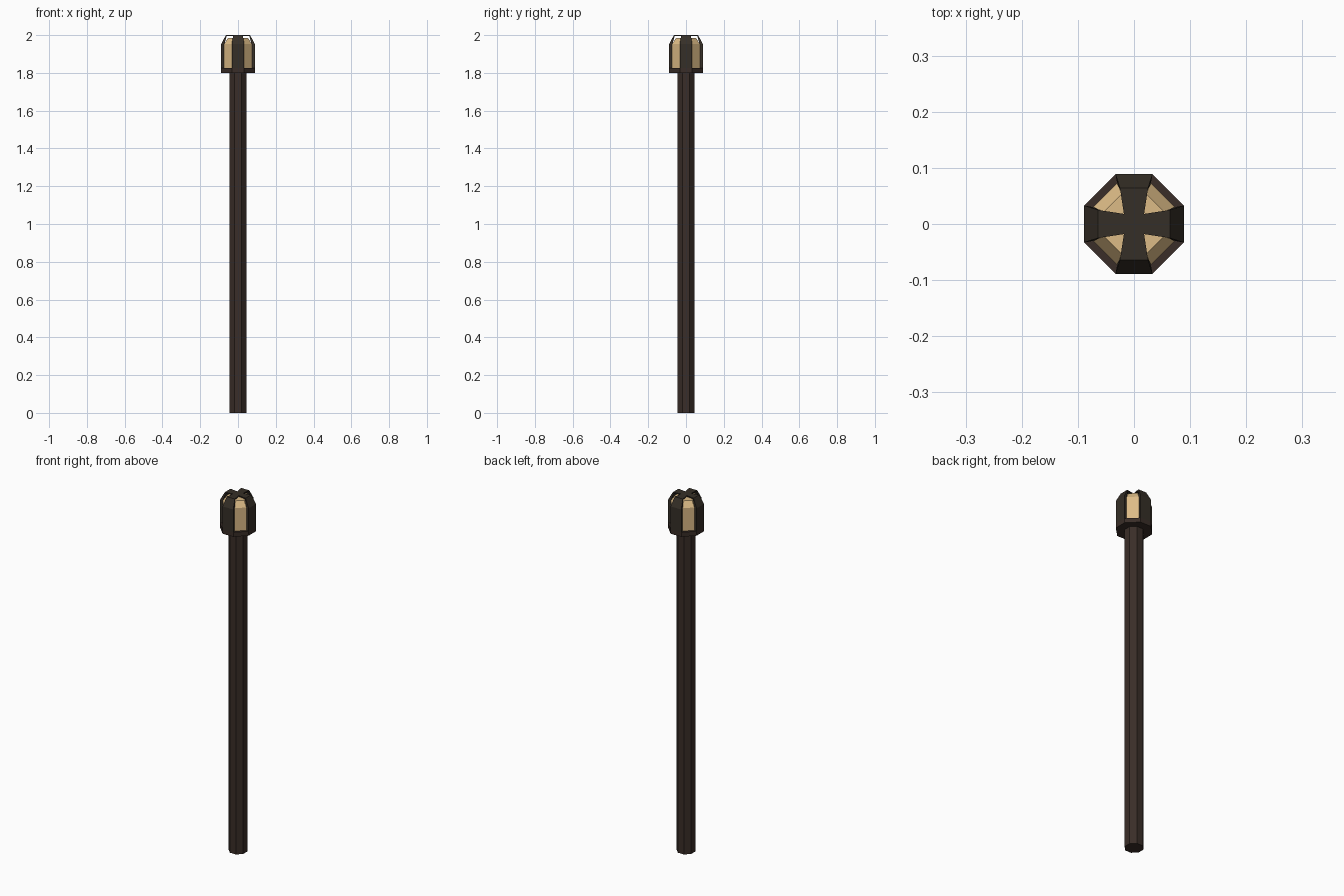
import bpy, bmesh, math
from mathutils import Matrix

if "Cube" in bpy.data.objects:
    bpy.data.objects.remove(bpy.data.objects["Cube"])


def material(name, rgb):
    m = bpy.data.materials.new(name)
    m.diffuse_color = (*rgb, 1)
    m.use_nodes = True
    m.node_tree.nodes["Principled BSDF"].inputs["Base Color"].default_value = m.diffuse_color
    return m


wood = material("dark_wood", (0.042, 0.027, 0.021))
iron = material("dark_iron", (0.036, 0.028, 0.020))
glass = material("warm_glass", (0.72, 0.50, 0.24))


def loft(bm, rings):
    """Skin a list of equal-length rings and cap both ends."""
    vs = [[bm.verts.new(p) for p in ring] for ring in rings]
    n = len(rings[0])
    for lo, hi in zip(vs, vs[1:]):
        for i in range(n):
            j = (i + 1) % n
            bm.faces.new((lo[i], lo[j], hi[j], hi[i]))
    bm.faces.new(vs[0][::-1])
    bm.faces.new(vs[-1])


def finish(name, bm, mat):
    bmesh.ops.remove_doubles(bm, verts=bm.verts, dist=1e-5)
    bmesh.ops.recalc_face_normals(bm, faces=bm.faces)
    me = bpy.data.meshes.new(name)
    bm.to_mesh(me)
    bm.free()
    me.materials.append(mat)
    ob = bpy.data.objects.new(name, me)
    bpy.context.collection.objects.link(ob)
    return ob


def octagon(z, a, b):
    """Octagon with flats at distance a on the axes, half flat width b."""
    return [(a, -b, z), (a, b, z), (b, a, z), (-b, a, z),
            (-a, b, z), (-a, -b, z), (-b, -a, z), (b, -a, z)]


def octagon_part(name, sections, mat):
    bm = bmesh.new()
    loft(bm, [octagon(*s) for s in sections])
    return finish(name, bm, mat)


# Pole, lamp base and glass body
octagon_part("pole", [(0, 0.045, 0.0186), (1.8, 0.045, 0.0186)], wood)
octagon_part("lamp_base", [(1.8, 0.089, 0.033), (1.825, 0.089, 0.033)], wood)
octagon_part("lamp_glass", [(1.82, 0.073, 0.03), (1.953, 0.073, 0.03),
                            (1.985, 0.053, 0.022)], glass)

# Four straps that rise from the base, bend inward and meet in a thin cross
# Each section: outer radius, outer z, inner radius, inner z, half width
strap = [(0.089, 1.825, 0.072, 1.825, 0.033, 0.030),
         (0.089, 1.953, 0.072, 1.953, 0.033, 0.030),
         (0.064, 2.0, 0.060, 1.994, 0.025, 0.024),
         (0.018, 2.0, 0.018, 1.994, 0.018, 0.018),
         (0.0, 2.0, 0.0, 1.994, 0.0, 0.0)]
for k in range(4):
    bm = bmesh.new()
    loft(bm, [[(ro, -wo, zo), (ro, wo, zo), (ri, wi, zi), (ri, -wi, zi)]
              for ro, zo, ri, zi, wo, wi in strap])
    bmesh.ops.dissolve_degenerate(bm, edges=bm.edges, dist=1e-6)
    bm.transform(Matrix.Rotation(k * math.pi / 2, 4, 'Z'))
    finish(f"lamp_strap_{k + 1}", bm, iron)
